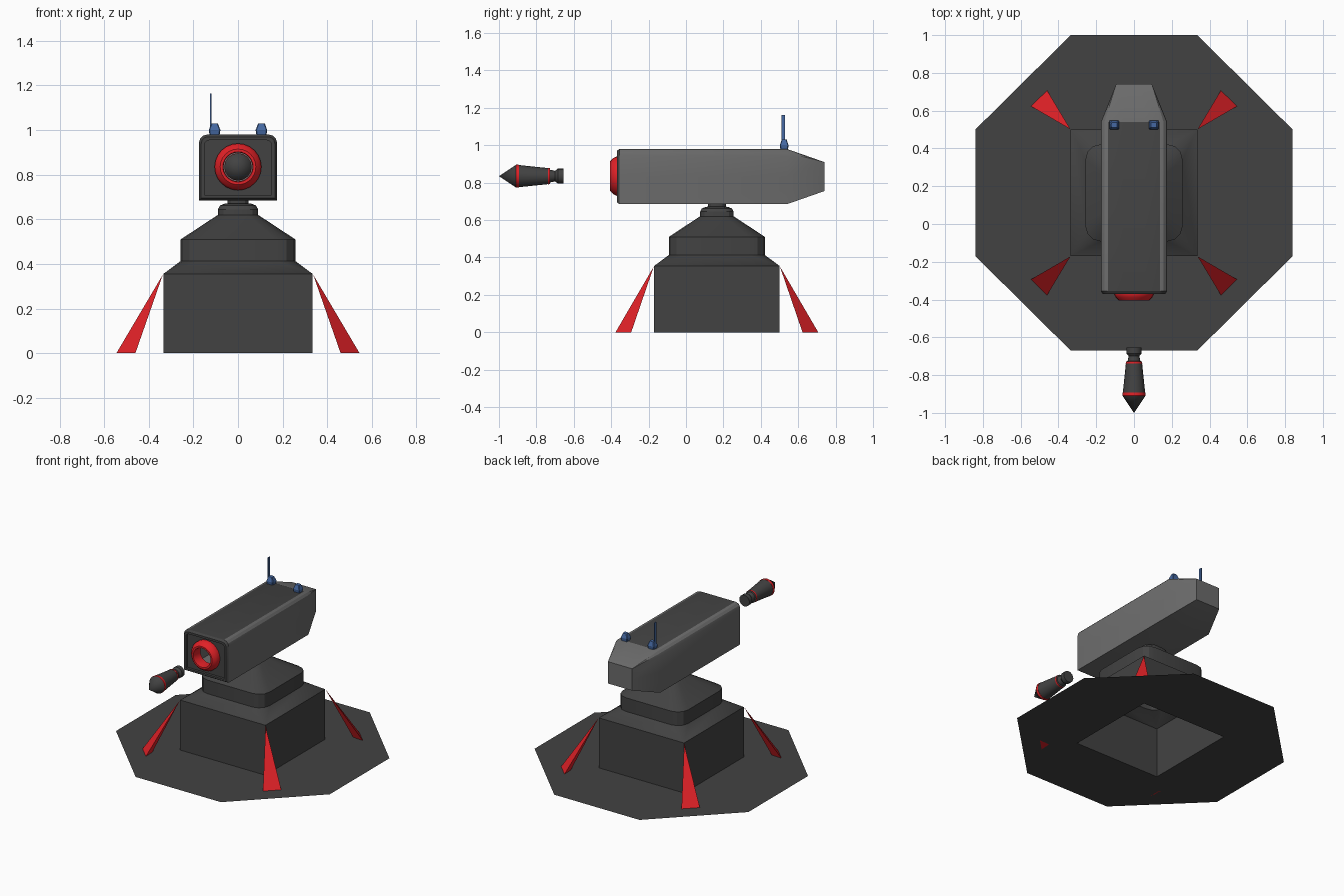
import bpy, bmesh, math
from mathutils import Vector

if "Cube" in bpy.data.objects:
    bpy.data.objects.remove(bpy.data.objects["Cube"])

CY = 0.165   # y centre of the base
BZ = 0.835   # height of the barrel axis


def material(name, rgb):
    m = bpy.data.materials.new(name)
    m.diffuse_color = (*rgb, 1)
    m.use_nodes = True
    m.node_tree.nodes["Principled BSDF"].inputs["Base Color"].default_value = m.diffuse_color
    return m


DARK = material("dark_grey", (0.055, 0.055, 0.055))
GREY = material("mid_grey", (0.15, 0.15, 0.15))
RED = material("red", (0.75, 0.015, 0.02))
BLUE = material("blue", (0.06, 0.14, 0.36))


def finish(name, bm, mats, smooth=None):
    bmesh.ops.remove_doubles(bm, verts=bm.verts, dist=1e-5)
    bmesh.ops.recalc_face_normals(bm, faces=bm.faces)
    me = bpy.data.meshes.new(name)
    bm.to_mesh(me)
    bm.free()
    ob = bpy.data.objects.new(name, me)
    bpy.context.collection.objects.link(ob)
    for m in mats:
        me.materials.append(m)
    if smooth:
        bpy.ops.object.select_all(action='DESELECT')
        ob.select_set(True)
        bpy.context.view_layer.objects.active = ob
        bpy.ops.object.shade_smooth_by_angle(angle=math.radians(smooth))
    return ob


def loft(name, rings, mats, cap_start=False, cap_end=False, smooth=None, pick=None):
    """Skin a list of closed rings; pick(i, j) gives a material index."""
    bm = bmesh.new()
    vs = [[bm.verts.new(p) for p in r] for r in rings]
    for i, (a, b) in enumerate(zip(vs, vs[1:])):
        for j in range(len(a)):
            k = (j + 1) % len(a)
            f = bm.faces.new((a[j], a[k], b[k], b[j]))
            if pick:
                f.material_index = pick(i, j)
    if cap_start:
        bm.faces.new(vs[0])
    if cap_end:
        bm.faces.new(vs[-1])
    bmesh.ops.dissolve_degenerate(bm, dist=1e-5, edges=bm.edges)
    return finish(name, bm, mats, smooth)


def round_rect(hx, hy, r, z, cy=CY, seg=3):
    pts = []
    for q, (sx, sy) in enumerate(((1, 1), (-1, 1), (-1, -1), (1, -1))):
        for s in range(seg + 1):
            a = math.pi / 2 * (q + s / seg)
            pts.append((sx * (hx - r) + r * math.cos(a),
                        cy + sy * (hy - r) + r * math.sin(a), z))
    return pts


def lathe(name, profile, mats, seg=24, pick=None, smooth=None):
    """Revolve (radius, y) points about the barrel axis."""
    rings = [[(r * math.cos(t), y, BZ + r * math.sin(t))
              for t in (2 * math.pi * k / seg for k in range(seg))] for r, y in profile]
    return loft(name, rings, mats, smooth=smooth, pick=pick)


# Ground plate: octagon with an opening under the hollow base
outer = [(.335, -.67), (.84, -.17), (.84, .5), (.335, 1)]
inner = [(.335, -.17), (.335, -.17), (.335, .5), (.335, .5)]
ring = lambda h: [(x, y, 0) for x, y in h] + [(-x, y, 0) for x, y in reversed(h)]
plate = loft("ground_plate", [ring(outer), ring(inner)], [DARK])
if plate.data.polygons[0].normal.z < 0:
    plate.data.flip_normals()

# Hollow base, shoulder, sloped roof and swivel neck
base_levels = [(.335, .335, 0, 0), (.335, .335, 0, .355), (.257, .257, .08, .413),
               (.257, .257, .08, .51), (.09, .09, .05, .62), (.09, .09, .05, .645),
               (.08, .08, .045, .662), (.06, .06, .04, .67), (.048, .048, .035, .672),
               (.048, .048, .035, .69)]
loft("turret_base", [round_rect(*l) for l in base_levels], [DARK], cap_end=True, smooth=25)

# Corner struts: slim three-sided spikes
bm = bmesh.new()
for sx in (1, -1):
    for sy in (1, -1):
        tip, a, b, c = [bm.verts.new((sx * x, CY + sy * y, z)) for x, y, z in
                        ((.337, .337, .352), (.46, .542, 0), (.545, .458, 0), (.464, .464, 0))]
        for f in ((tip, a, b), (tip, b, c), (tip, c, a), (a, c, b)):
            bm.faces.new(f)
finish("corner_struts", bm, [RED])


# Launcher housing: section with rounded top edges, lofted front to back
def section(y, w, z0, z1, r, seg=3):
    zm = (z0 + z1) / 2
    half = [(w / 3, z0), (w, z0), (w, z0 + (zm - z0) / 2), (w, zm)]
    for s in range(seg + 1):
        a = math.pi / 2 * s / seg
        half.append((w - r + r * math.cos(a), z1 - r + r * math.sin(a)))
    half.append((w / 3, z1))
    return [(x, y, z) for x, z in half] + [(-x, y, z) for x, z in reversed(half)]


recess = section(-.352, .15, .708, .955, .022)
hole = []
for x, y, z in recess:
    d = Vector((x, 0, z - BZ)).normalized() * .09
    hole.append((d.x, y, BZ + d.z))
rings = [hole, recess, section(-.37, .15, .708, .955, .022),
         section(-.37, .165, .695, .97, .03), section(-.355, .175, .685, .98, .037),
         section(.54, .175, .685, .98, .037), section(.74, .095, .755, .91, 0)]
# dark front frame and top panel, lighter sides, back and rounded edges
loft("launcher_housing", rings, [GREY, DARK], cap_end=True, smooth=25,
     pick=lambda i, j: 1 if i < 4 or (i == 4 and j in (7, 8, 9)) else 0)

# Red muzzle ring
lathe("muzzle_ring", [(.09, -.34), (.105, -.352), (.105, -.372), (.097, -.388), (.08, -.405),
                      (.068, -.405), (.065, -.395), (.065, -.33)], [RED], smooth=35)

# Rocket with two red bands
rocket = [(0, -1), (.06, -.91), (.0615, -.908), (.0605, -.892), (.059, -.892), (.043, -.738),
          (.044, -.738), (.043, -.728), (.034, -.726), (.028, -.70), (.04, -.685),
          (.04, -.655), (0, -.655)]
lathe("rocket", rocket, [DARK, RED], seg=16, smooth=25,
      pick=lambda i, j: 1 if i in (1, 2, 3, 5, 6) else 0)

# Blue roof knobs
for side, x in (("left", -.105), ("right", .105)):
    lv = [(.022, .975), (.026, 1.0), (.015, 1.03)]
    ob = loft(side + "_knob", [round_rect(h, h * .9, .004, z, .525, 1) for h, z in lv],
              [BLUE], cap_start=True, cap_end=True)
    ob.location.x = x

# Flat antenna blade on the left knob
ob = loft("antenna", [round_rect(.003, .01, 0, z, .52, 1) for z in (1.0, 1.163)],
          [BLUE], cap_start=True, cap_end=True)
ob.location.x = -.122
